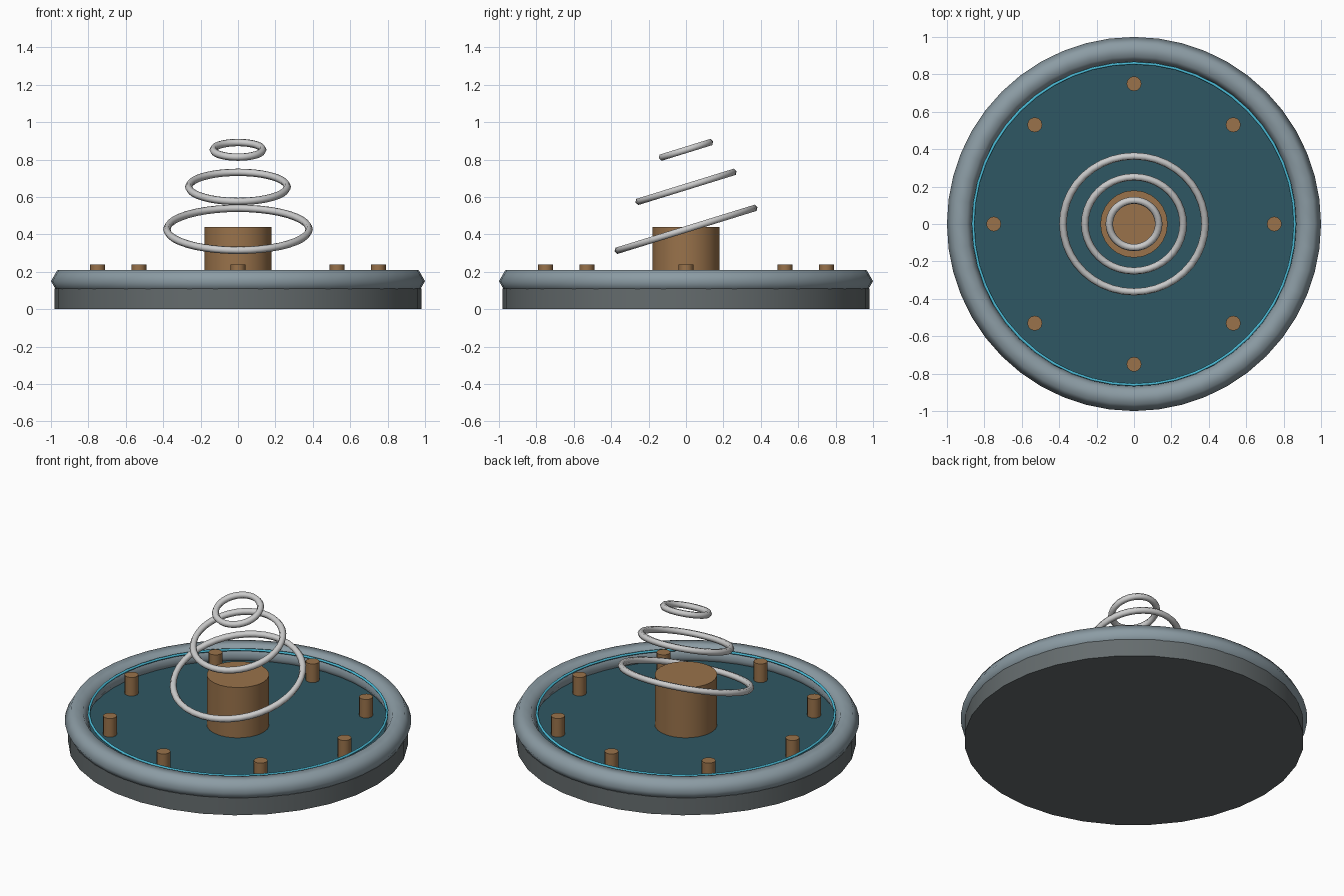
import bpy
from math import radians, pi, cos, sin

if "Cube" in bpy.data.objects:
    bpy.data.objects.remove(bpy.data.objects["Cube"])


def material(name, rgb):
    m = bpy.data.materials.new(name)
    m.diffuse_color = (*rgb, 1)
    m.use_nodes = True
    m.node_tree.nodes["Principled BSDF"].inputs["Base Color"].default_value = m.diffuse_color
    return m


IRON = material("dark_metal", (0.13, 0.15, 0.155))
STEEL = material("blue_steel", (0.26, 0.33, 0.37))
TEAL = material("teal", (0.028, 0.095, 0.125))
CYAN = material("cyan_glow", (0.07, 0.50, 0.68))
COPPER = material("copper", (0.32, 0.17, 0.07))
SILVER = material("silver", (0.55, 0.58, 0.55))


def finish(name, mat, angle):
    ob = bpy.context.object
    ob.name = name
    ob.data.materials.append(mat)
    bpy.ops.object.shade_smooth_by_angle(angle=radians(angle))
    return ob


def cylinder(name, mat, r, z0, z1, sides, x=0, y=0):
    bpy.ops.mesh.primitive_cylinder_add(vertices=sides, radius=r, depth=z1 - z0,
                                        location=(x, y, (z0 + z1) / 2))
    return finish(name, mat, 35)


def ring(name, mat, major, minor, z, sides=48, minor_sides=6, tilt=0.0):
    bpy.ops.mesh.primitive_torus_add(major_radius=major, minor_radius=minor,
                                     major_segments=sides, minor_segments=minor_sides,
                                     location=(0, 0, z), rotation=(tilt, 0, 0))
    return finish(name, mat, 75)


# Base with raised rim and recessed floor
cylinder("base", IRON, 0.98, 0, 0.11, 32)
ring("rim", STEEL, 0.93, 0.07, 0.15)
cylinder("floor_plate", TEAL, 0.88, 0.10, 0.12, 48)
ring("glow_ring", CYAN, 0.86, 0.008, 0.197)

# Central post and ring of studs
cylinder("centre_post", COPPER, 0.18, 0.11, 0.44, 24)
for i in range(8):
    a = i * pi / 4
    cylinder(f"stud_{i + 1}", COPPER, 0.04, 0.11, 0.238, 12, 0.75 * cos(a), 0.75 * sin(a))

# Tilted coil rings, shrinking upward
for i, (r, z) in enumerate([(0.38, 0.427), (0.263, 0.654), (0.132, 0.852)]):
    ring(f"coil_ring_{i + 1}", SILVER, r, 0.02, z, 40, 6, 0.3)
